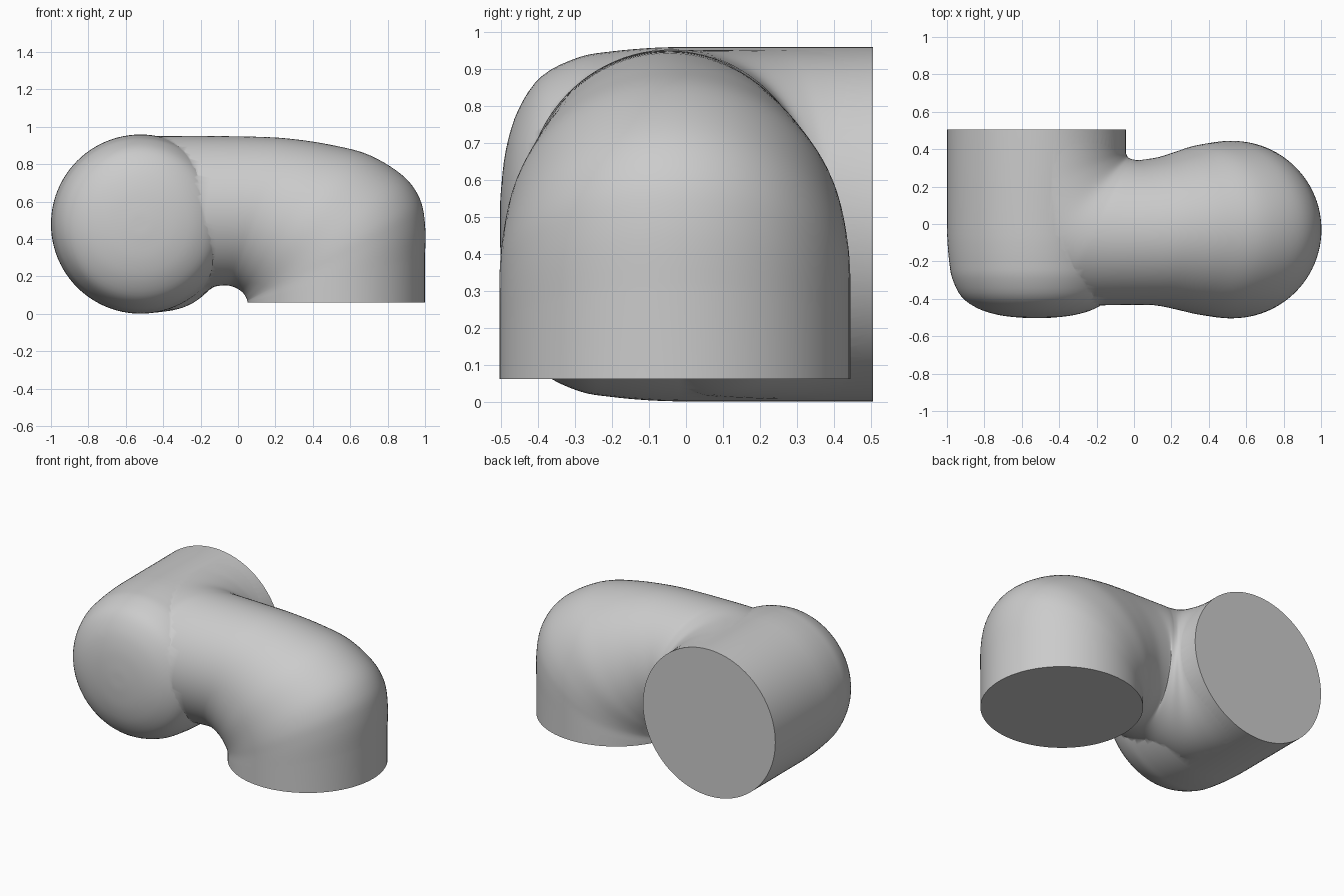
import bpy, bmesh
from math import cos, sin, pi
from mathutils import Vector

if "Cube" in bpy.data.objects:
    bpy.data.objects.remove(bpy.data.objects["Cube"])

SEG = 96


def spline(keys, steps):
    """Catmull-Rom through a list of Vectors."""
    out = []
    for i in range(len(keys) - 1):
        p0, p1 = keys[max(i - 1, 0)], keys[i]
        p2, p3 = keys[i + 1], keys[min(i + 2, len(keys) - 1)]
        for k in range(steps):
            t = k / steps
            out.append(0.5 * (2 * p1 + (p2 - p0) * t + (2 * p0 - 5 * p1 + 4 * p2 - p3) * t * t
                              + (3 * p1 - p0 - 3 * p2 + p3) * t ** 3))
    return out + [keys[-1]]


def loft(name, rings):
    """Skin elliptical rings (centre, U, V) and cap both ends."""
    bm = bmesh.new()
    loops = []
    for c, u, v in rings:
        loops.append([bm.verts.new(c + u * cos(2 * pi * i / SEG) + v * sin(2 * pi * i / SEG))
                      for i in range(SEG)])
    for a, b in zip(loops, loops[1:]):
        for i in range(SEG):
            j = (i + 1) % SEG
            bm.faces.new((a[i], a[j], b[j], b[i]))
    bm.faces.new(loops[0])
    bm.faces.new(loops[-1])
    bmesh.ops.recalc_face_normals(bm, faces=bm.faces)
    me = bpy.data.meshes.new(name)
    bm.to_mesh(me)
    bm.free()
    ob = bpy.data.objects.new(name, me)
    bpy.context.collection.objects.link(ob)
    return ob


# Rear-facing socket: cylinder along y with a flattened dome at the front
dome = [(.479, -.02), (.476, -.1), (.467, -.2), (.451, -.29), (.40, -.39),
        (.31, -.453), (.2, -.487), (.08, -.501), (.01, -.503)]
prof = [Vector((.479, .505))] + spline([Vector(p) for p in dome], 4)
socket = loft("pipe_fitting", [(Vector((-.521, y, .48)), Vector((r, 0, 0)), Vector((0, 0, r)))
                               for r, y in prof])

# First bend in the xy plane: outer x, y, inner x, y, centre z, half height
bend1 = [(-.96, .42, -.0455, .44, .48, .474), (-.93, .25, -.045, .40, .48, .474),
         (-.86, 0, -.042, .376, .48, .472), (-.70, -.3, -.034, .360, .487, .463),
         (-.48, -.42, -.022, .350, .52, .432), (-.30, -.435, -.003, .345, .545, .406)]
# Second bend in the xz plane: outer x, z, inner x, z, centre y, half width
bend2 = [(.13, .946, -.07, .152, -.045, .387), (.30, .934, -.02, .143, -.04, .398),
         (.50, .903, .018, .12, -.035, .426), (.70, .85, .036, .10, -.031, .453),
         (.88, .74, .046, .08, -.03, .468), (.97, .62, .05, .07, -.03, .474),
         (1.0, .48, .05, .066, -.03, .474), (1.0, .30, .05, .064, -.03, .474)]
keys = []
for ox, oy, ix, iy, cz, hz in bend1:
    keys.append((Vector(((ox + ix) / 2, (oy + iy) / 2, cz)),
                 Vector(((ix - ox) / 2, (iy - oy) / 2, 0)), Vector((0, 0, hz))))
for ox, oz, ix, iz, cy, hw in bend2:
    keys.append((Vector(((ox + ix) / 2, cy, (oz + iz) / 2)),
                 Vector((0, hw, 0)), Vector(((ox - ix) / 2, 0, (oz - iz) / 2))))
arm_rings = list(zip(*[spline([k[n] for k in keys], 5) for n in range(3)]))
arm_rings.append((Vector((.525, -.03, .062)), Vector((0, .474, 0)), Vector((.475, 0, 0))))
arm = loft("outlet_arm", arm_rings)

# Fuse the arm and its downward outlet with the socket
bpy.context.view_layer.update()
plain = socket.data.copy()
mod = socket.modifiers.new("join", 'BOOLEAN')
mod.operation = 'UNION'
mod.solver = 'EXACT'
mod.use_self = True
mod.object = arm
bpy.context.view_layer.objects.active = socket
socket.select_set(True)
bpy.ops.object.modifier_apply(modifier=mod.name)
bpy.context.view_layer.update()
if max(v.co.x for v in socket.data.vertices) > .95:
    bpy.data.objects.remove(arm)
else:  # keep the two bodies overlapping if the union is refused
    socket.data = plain
    arm.select_set(True)
    bpy.ops.object.join()
bpy.ops.object.shade_smooth_by_angle(angle=0.9)
